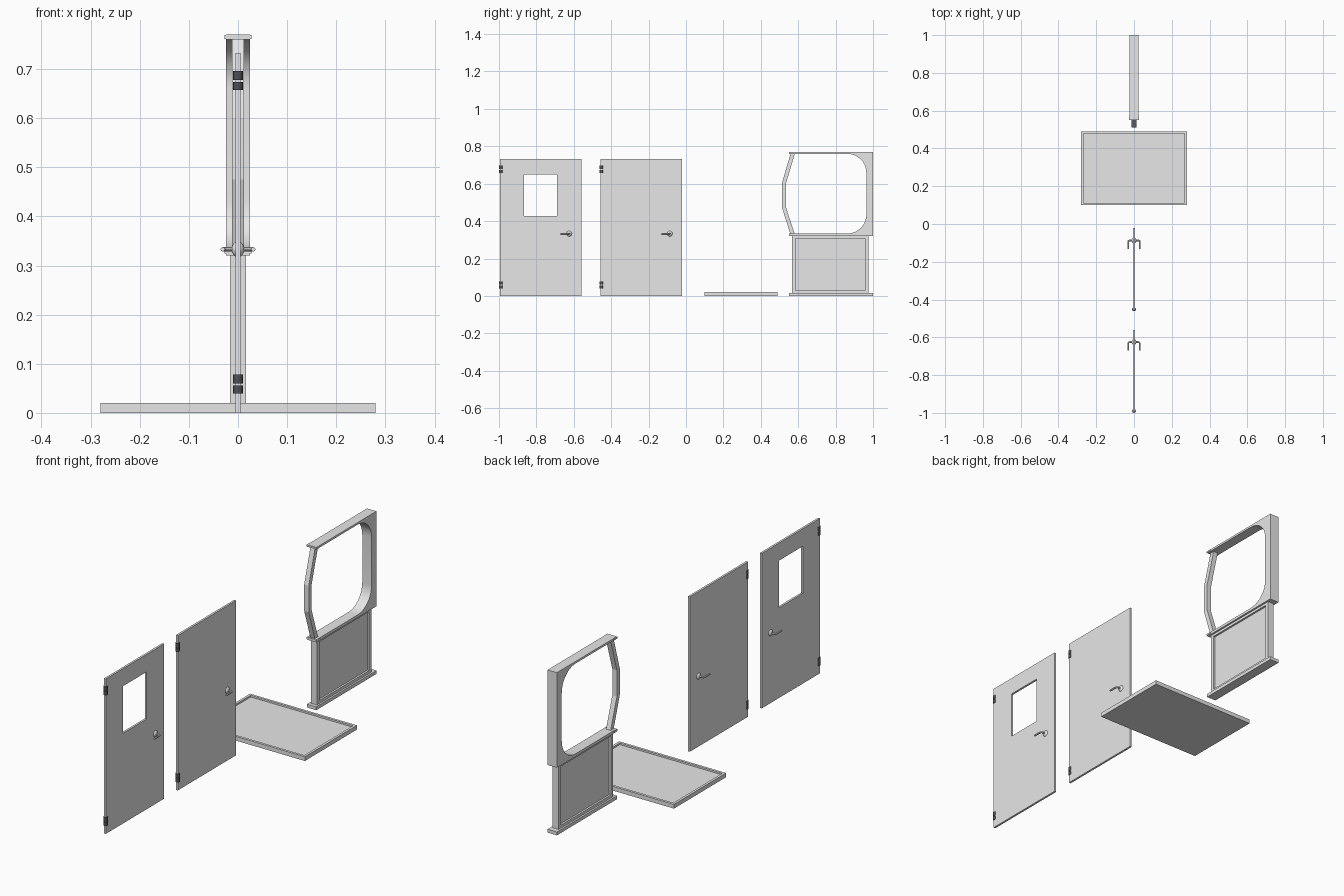
import bpy, bmesh, math
from mathutils import Vector, Matrix

if "Cube" in bpy.data.objects:
    bpy.data.objects.remove(bpy.data.objects["Cube"])

def material(name, v):
    m = bpy.data.materials.new(name)
    m.diffuse_color = (v, v, v, 1)
    m.use_nodes = True
    m.node_tree.nodes["Principled BSDF"].inputs["Base Color"].default_value = m.diffuse_color
    return m

GREY = material("light grey", 0.8)
DARK = material("dark hinge grey", 0.08)

def add(name, bm, mat, smooth=False):
    bmesh.ops.recalc_face_normals(bm, faces=bm.faces[:])
    me = bpy.data.meshes.new(name)
    bm.to_mesh(me)
    bm.free()
    me.materials.append(mat)
    ob = bpy.data.objects.new(name, me)
    bpy.context.collection.objects.link(ob)
    if smooth:
        bpy.ops.object.select_all(action='DESELECT')
        bpy.context.view_layer.objects.active = ob
        ob.select_set(True)
        bpy.ops.object.shade_smooth_by_angle(angle=math.radians(35))
    return ob

def box(name, lo, hi, mat=GREY):
    bm = bmesh.new()
    lo, hi = Vector(lo), Vector(hi)
    bmesh.ops.create_cube(bm, size=1, matrix=Matrix.Translation((lo + hi) / 2) @ Matrix.Diagonal((*(hi - lo), 1)))
    return add(name, bm, mat)

def plate(name, pts, half, smooth=False):
    """Extrude a (y, z) outline to x = +-half."""
    bm = bmesh.new()
    f = bm.faces.new([bm.verts.new((-half, y, z)) for y, z in pts])
    r = bmesh.ops.extrude_face_region(bm, geom=[f])
    bmesh.ops.translate(bm, verts=[g for g in r['geom'] if isinstance(g, bmesh.types.BMVert)], vec=(2 * half, 0, 0))
    return add(name, bm, GREY, smooth)

def ring(name, outer, inner, axis, half, centre=0):
    """Rectangular frame; rectangles are (a0, b0, a1, b1), extruded along the axis."""
    bm = bmesh.new()
    def loop(r, d):
        a0, b0, a1, b1 = r
        c = [(a0, b0), (a1, b0), (a1, b1), (a0, b1)]
        return [bm.verts.new((centre + d, a, b) if axis == 'X' else (a, b, centre + d)) for a, b in c]
    o0, o1 = loop(outer, -half), loop(outer, half)
    i0, i1 = loop(inner, -half), loop(inner, half)
    for p, q in ((o0, o1), (i0, i1), (o0, i0), (o1, i1)):
        for k in range(4):
            n = (k + 1) % 4
            bm.faces.new((p[k], p[n], q[n], q[k]))
    return add(name, bm, GREY)

def lever(name, y, z, s):
    """Round bar leaving the rose and curving back along the door."""
    path = [Vector((s * 0.004, y, z)), Vector((s * 0.022, y, z))]
    for k in range(1, 7):
        a = k * math.pi / 12
        path.append(Vector((s * (0.022 + 0.009 * math.sin(a)), y - 0.009 * (1 - math.cos(a)), z)))
    path.append(Vector((s * 0.031, y - 0.045, z)))
    bm = bmesh.new()
    rings = []
    for i, p in enumerate(path):
        t = (path[min(i + 1, len(path) - 1)] - path[max(i - 1, 0)]).normalized()
        up = Vector((0, 0, 1))
        side = t.cross(up)
        rings.append([bm.verts.new(p + 0.0045 * (math.cos(k * math.pi / 5) * side + math.sin(k * math.pi / 5) * up))
                      for k in range(10)])
    for a, b in zip(rings, rings[1:]):
        for k in range(10):
            bm.faces.new((a[k], a[(k + 1) % 10], b[(k + 1) % 10], b[k]))
    bm.faces.new(rings[0])
    bm.faces.new(rings[-1])
    add(name, bm, GREY, True)

def fittings(name, y0, y1):
    # hinge barrels in two pairs
    for i, (z0, z1) in enumerate(((0.039, 0.056), (0.060, 0.078), (0.657, 0.674), (0.678, 0.696))):
        bm = bmesh.new()
        bmesh.ops.create_cone(bm, cap_ends=True, segments=16, radius1=0.01, radius2=0.01, depth=z1 - z0,
                              matrix=Matrix.Translation((0, y0 + 0.005, (z0 + z1) / 2)))
        add(f"{name}_hinge_{i + 1}", bm, DARK, True)
    # handle rose and levers on both faces
    y = y1 - 0.065
    bm = bmesh.new()
    bmesh.ops.create_uvsphere(bm, u_segments=20, v_segments=12, radius=1,
                              matrix=Matrix.Translation((0, y, 0.333)) @ Matrix.Diagonal((0.013, 0.016, 0.016, 1)))
    add(f"{name}_handle_rose", bm, GREY, True)
    for s in (-1, 1):
        lever(f"{name}_lever_{'left' if s < 0 else 'right'}", y, 0.333, s)

# doors: one with a window opening, one solid
ring("window_door", (-0.995, 0, -0.56, 0.733), (-0.867, 0.427, -0.69, 0.65), 'X', 0.005)
fittings("window_door", -0.995, -0.56)
box("solid_door", (-0.005, -0.457, 0), (0.005, -0.022, 0.733))
fittings("solid_door", -0.457, -0.022)

# shallow floor tray
box("tray_floor", (-0.28, 0.1, 0), (0.28, 0.49, 0.012))
ring("tray_rim", (-0.28, 0.1, 0.28, 0.49), (-0.268, 0.112, 0.268, 0.478), 'Z', 0.004, 0.016)

# partition upper frame: C shape with rounded inner corners
outline = [(0.552, 0.77), (1, 0.77), (1, 0.32), (0.552, 0.32), (0.552, 0.333)]
for cz, start in ((0.433, -90), (0.66, 0)):
    for k in range(11):
        a = math.radians(start + 9 * k)
        outline.append((0.86 + 0.104 * math.cos(a), cz + 0.1 * math.sin(a)))
outline.append((0.552, 0.76))
plate("partition_upper_frame", outline, 0.0245, True)

# bowed window post
plate("bowed_post", [(0.56, 0.764), (0.512, 0.60), (0.512, 0.475), (0.56, 0.326),
                     (0.583, 0.326), (0.534, 0.475), (0.534, 0.60), (0.583, 0.764)], 0.012)

# rounded lips at the rail ends
for n, z in (("upper", 0.765), ("lower", 0.328)):
    box(f"{n}_rail_lip", (-0.027, 0.55, z - 0.004), (0.027, 0.575, z + 0.004))

# partition lower part: sill, surround and recessed panel
box("partition_sill", (-0.0245, 0.55, 0), (0.0245, 1, 0.016))
ring("lower_surround", (0.567, 0.016, 0.975, 0.322), (0.585, 0.03, 0.957, 0.308), 'X', 0.016)
box("lower_panel", (-0.007, 0.58, 0.025), (0.007, 0.96, 0.313))
